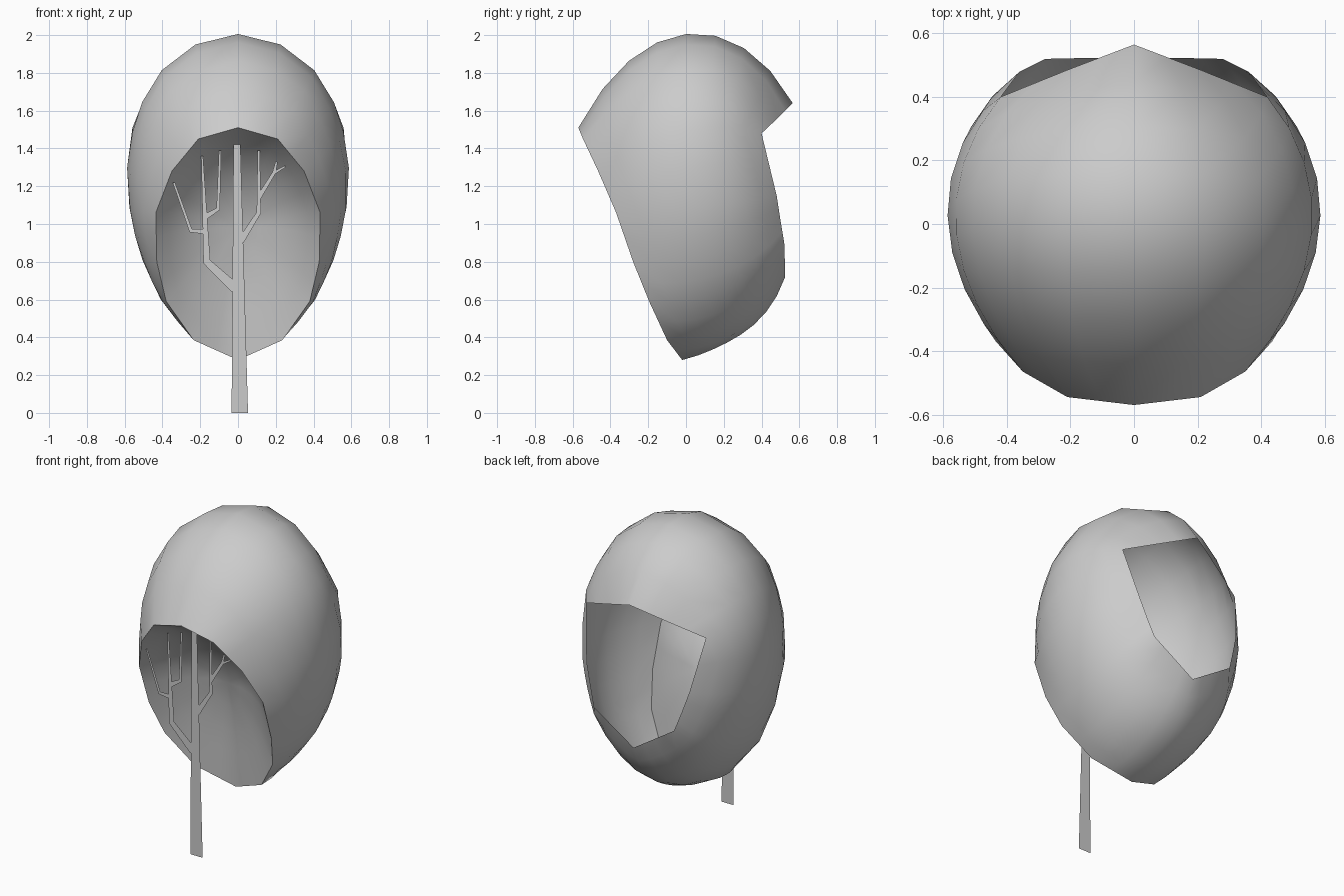
import bpy
import bmesh
from mathutils import Vector

cube = bpy.data.objects.get("Cube")
if cube:
    bpy.data.objects.remove(cube, do_unlink=True)

grey = bpy.data.materials.new("light_grey")
grey.use_nodes = True
colour = (0.6, 0.6, 0.6, 1)
grey.diffuse_color = colour
grey.node_tree.nodes["Principled BSDF"].inputs["Base Color"].default_value = colour


def finish(name, bm, smooth=True):
    mesh = bpy.data.meshes.new(name)
    bm.to_mesh(mesh)
    bm.free()
    mesh.materials.append(grey)
    for face in mesh.polygons:
        face.use_smooth = smooth
    obj = bpy.data.objects.new(name, mesh)
    bpy.context.collection.objects.link(obj)
    return obj


def mirror_loop(half):
    """Close a half outline (top to bottom) with its mirror image, adding midpoints."""
    half = [Vector(p) for p in half]
    loop = half + [Vector((-p.x, p.y, p.z)) for p in half[-2:0:-1]]
    return [q for p, n in zip(loop, loop[1:] + loop[:1]) for q in (p, (p + n) / 2)]


def add_ring(bm, points):
    return [bm.verts.new(p) for p in points]


def bridge(bm, a, b):
    for i in range(len(a)):
        j = (i + 1) % len(a)
        bm.faces.new((a[i], a[j], b[j], b[i]))


# Outlines of the front opening and the back opening
front_rim = mirror_loop([
    (0, -.57, 1.51), (.21, -.545, 1.45), (.35, -.465, 1.28), (.435, -.37, 1.06),
    (.43, -.28, .8), (.38, -.195, .59), (.235, -.1, .385), (0, -.02, .28)])
back_rim = mirror_loop([
    (0, .565, 1.64), (.21, .485, 1.56), (.42, .4, 1.48), (.36, .48, 1.15),
    (.32, .5, 1.02), (.28, .52, .9), (.14, .523, .81), (0, .525, .72)])

# Egg that the shell follows, a little wider towards the top
centre = Vector((0, .06, 1.145))
radii = Vector((.58, .555, .85))
taper = .15


def to_sphere(p):
    q = Vector([(p[i] - centre[i]) / radii[i] for i in range(3)])
    q.x /= 1 + taper * q.z
    return q


def to_egg(q):
    x = q.x * (1 + taper * q.z)
    return Vector((x * radii.x, q.y * radii.y, q.z * radii.z)) + centre


def shell_point(f, b, t):
    f, b = to_sphere(f), to_sphere(b)
    q = f.normalized().slerp(b.normalized(), t)
    swell = (f.length - 1) * (1 - t) ** 4 + (b.length - 1) * t ** 4
    flatten = t * (1 - t) / 4 * max(0, -q.z) ** 3
    return to_egg(q * (1 + swell - flatten))


# Outer shell, swept over the egg from one opening to the other
bm = bmesh.new()
steps = 8
rings = [add_ring(bm, [shell_point(f, b, s / steps) for f, b in zip(front_rim, back_rim)])
         for s in range(steps + 1)]
for a, b in zip(rings, rings[1:]):
    bridge(bm, a, b)
bmesh.ops.recalc_face_normals(bm, faces=bm.faces)
finish("outer_shell", bm)

# Shallow bowl set into the front opening, deeper towards the top
bm = bmesh.new()
top, bottom = front_rim[0], front_rim[len(front_rim) // 2]
middle = (top + bottom) / 2
inward = Vector((0, .91, .41))
depth = .2


def bowl_point(p, r):
    height = (p.z - middle.z) / (top.z - middle.z) * r
    return middle.lerp(p, r) + inward * depth * (1 - r * r) * (1 + .45 * height)


rings = [add_ring(bm, [bowl_point(p, r) for p in front_rim])
         for r in (1, .85, .7, .5, .25)]
for a, b in zip(rings, rings[1:]):
    bridge(bm, a, b)
tip = bm.verts.new(middle + inward * depth)
last = rings[-1]
for i in range(len(last)):
    bm.faces.new((last[i], last[(i + 1) % len(last)], tip))
bmesh.ops.recalc_face_normals(bm, faces=bm.faces)
if sum(f.normal.y for f in bm.faces) > 0:
    bmesh.ops.reverse_faces(bm, faces=bm.faces)
finish("front_bowl", bm)


# Flat tree standing in the front opening
tree_y = -.43


def strip(bm, path, start, end):
    """Flat tapering ribbon along a path of (x, z) points."""
    pts = [Vector(p) for p in path]
    pairs = []
    for i, p in enumerate(pts):
        into = (p - pts[i - 1]).normalized() if i else Vector((0, 0))
        out = (pts[i + 1] - p).normalized() if i + 1 < len(pts) else Vector((0, 0))
        d = (into + out).normalized()
        w = (start + (end - start) * i / (len(pts) - 1)) / 2
        side = Vector((-d.y, d.x)) * w
        pairs.append([bm.verts.new((q.x, tree_y, q.y)) for q in (p + side, p - side)])
    for (a, b), (c, d) in zip(pairs, pairs[1:]):
        bm.faces.new((a, b, d, c))


bm = bmesh.new()
trunk = [(-.034, 0), (.053, 0), (.013, 1.42), (-.024, 1.42)]
bm.faces.new([bm.verts.new((x, tree_y, z)) for x, z in trunk])
strip(bm, [(-.015, .66), (-.165, .8), (-.175, 1.03), (-.19, 1.36)], .055, .01)
strip(bm, [(-.165, .96), (-.25, .965), (-.34, 1.22)], .03, .012)
strip(bm, [(-.17, 1.04), (-.105, 1.08), (-.095, 1.39)], .03, .012)
strip(bm, [(.015, .91), (.11, 1.06), (.11, 1.39)], .035, .012)
strip(bm, [(.11, 1.14), (.19, 1.27), (.205, 1.33)], .025, .012)
strip(bm, [(.19, 1.27), (.25, 1.305)], .016, .01)
finish("flat_tree", bm, smooth=False)
